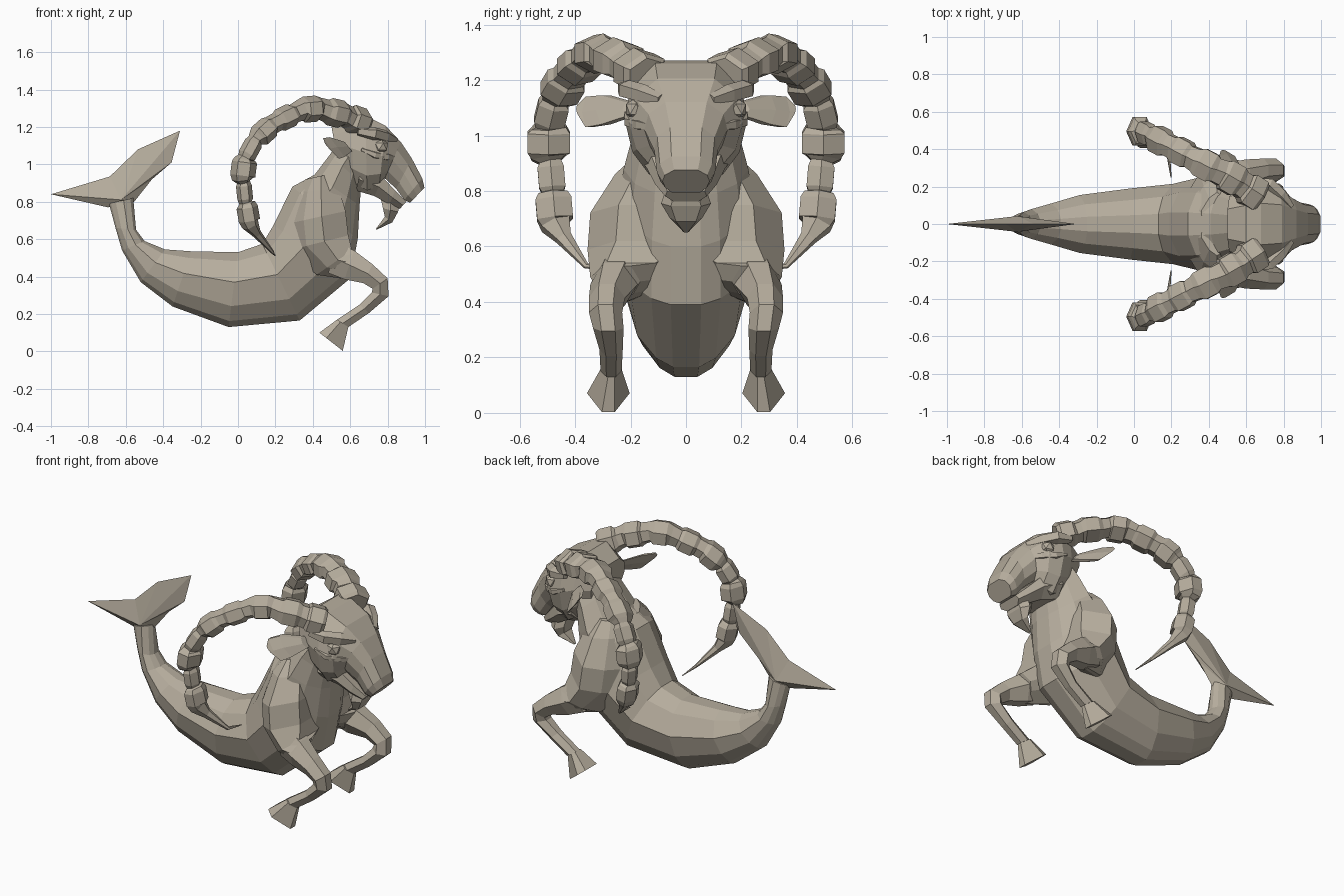
import bpy, bmesh, math
from mathutils import Vector

stone = bpy.data.materials.new("warm_stone")
stone.diffuse_color = (0.47, 0.42, 0.34, 1)


def finish(name, bm, mirror=False):
    bmesh.ops.recalc_face_normals(bm, faces=bm.faces)
    me = bpy.data.meshes.new(name)
    bm.to_mesh(me)
    bm.free()
    me.materials.append(stone)
    ob = bpy.data.objects.new(name, me)
    bpy.context.collection.objects.link(ob)
    if mirror:
        m = ob.modifiers.new("mirror", 'MIRROR')
        m.use_axis = (False, True, False)
        m.use_mirror_merge = False
    return ob


def skin(name, rings, mirror):
    """Bridge closed rings of points and cap both ends."""
    bm = bmesh.new()
    vs = [[bm.verts.new(p) for p in r] for r in rings]
    n = len(vs[0])
    for a, b in zip(vs, vs[1:]):
        for i in range(n):
            j = (i + 1) % n
            bm.faces.new((a[i], a[j], b[j], b[i]))
    bm.faces.new(vs[0])
    bm.faces.new(vs[-1])
    return finish(name, bm, mirror)


def loft(name, section, stations, mirror=False):
    """Stations: top x,z, bottom x,z, centre y, half width."""
    prof = section + [(t, -w) for t, w in reversed(section)]
    rings = [[(ax + (bx - ax) * t, yc + hw * w, az + (bz - az) * t) for t, w in prof]
             for ax, az, bx, bz, yc, hw in stations]
    return skin(name, rings, mirror)


def tube(name, nodes, sides=6, su=1.0, sv=1.0, mirror=True):
    """Nodes: x, y, z, radius."""
    pts = [Vector(n[:3]) for n in nodes]
    rings = []
    for i, p in enumerate(pts):
        t = (pts[min(i + 1, len(pts) - 1)] - pts[max(i - 1, 0)]).normalized()
        ref = Vector((0, 1, 0)) if abs(t.y) < 0.85 else Vector((1, 0, 0))
        u = (ref - t * ref.dot(t)).normalized()
        v = t.cross(u)
        r = nodes[i][3]
        rings.append([p + u * (r * su * math.cos(a)) + v * (r * sv * math.sin(a))
                      for a in [math.tau * (k + 0.5) / sides for k in range(sides)]])
    return skin(name, rings, mirror)


# body: fish tail, belly, chest and neck
loft("body", [(0, .25), (.12, .68), (.4, 1), (.72, .82), (.92, .5), (1, .22)], [
    (-.56, .82, -.69, .79, 0, .045),
    (-.545, .65, -.655, .66, 0, .065),
    (-.50, .59, -.62, .54, 0, .08),
    (-.39, .545, -.52, .37, 0, .11),
    (-.25, .535, -.35, .24, 0, .155),
    (0, .53, -.05, .13, 0, .19),
    (.13, .575, .33, .165, 0, .215),
    (.19, .675, .60, .39, 0, .25),
    (.29, .88, .64, .60, 0, .245),
    (.41, .945, .65, .78, 0, .225),
    (.49, 1.05, .66, .90, 0, .195),
    (.58, 1.18, .70, .98, 0, .16)])

# tail fin: thin fluke with a slightly raised root
outline = [(-.695, .77), (-.555, .80), (-.46, .92), (-.355, 1.01), (-.31, 1.18),
           (-.535, 1.08), (-.685, .935), (-1, .84)]
bm = bmesh.new()
rim = [bm.verts.new((x, 0, z)) for x, z in outline]
for s in (-1, 1):
    c = bm.verts.new((-.625, .042 * s, .81))
    for i in range(len(rim)):
        bm.faces.new((rim[i], rim[(i + 1) % len(rim)], c))
finish("tail_fin", bm)

# shoulders blend into the back, then front legs and hooves
loft("shoulder", [(0, .1), (.3, .72), (.6, 1), (1, .6)], [
    (.36, .92, .50, .95, .06, .11),
    (.30, .85, .54, .87, .07, .185),
    (.255, .68, .575, .75, .09, .255),
    (.27, .54, .59, .62, .10, .255),
    (.42, .41, .61, .54, .20, .145),
    (.55, .39, .63, .53, .25, .085)], True)
loft("front_leg", [(0, .45), (.5, 1), (1, .45)], [
    (.56, .57, .48, .42, .25, .08),
    (.62, .54, .57, .385, .26, .085),
    (.72, .465, .67, .365, .285, .065),
    (.80, .39, .72, .335, .29, .06),
    (.805, .295, .715, .315, .28, .055),
    (.70, .205, .65, .25, .27, .042),
    (.59, .13, .53, .17, .27, .038)], True)
loft("hoof", [(0, .3), (.7, 1), (1, .7)], [
    (.59, .13, .53, .17, .27, .038),
    (.56, .003, .435, .10, .28, .077)], True)

# head, lower jaw and beard
loft("head", [(0, .5), (.22, .9), (.5, 1), (.8, .87), (1, .6)], [
    (.50, 1.20, .54, .98, 0, .16),
    (.60, 1.27, .62, .90, 0, .20),
    (.68, 1.26, .69, .86, 0, .222),
    (.79, 1.205, .755, .885, 0, .205),
    (.87, 1.12, .785, .925, 0, .15),
    (.93, 1.03, .845, .87, 0, .115),
    (.985, .925, .89, .81, 0, .105),
    (.997, .875, .92, .795, 0, .085)])
loft("lower_jaw", [(0, .9), (.5, 1), (1, .6)], [
    (.66, .98, .63, .86, 0, .17),
    (.775, .93, .73, .83, 0, .14),
    (.84, .86, .81, .785, 0, .11),
    (.90, .80, .865, .762, 0, .075)])
loft("beard", [(0, .6), (.5, 1), (1, .6)], [
    (.87, .80, .76, .83, 0, .07),
    (.855, .745, .775, .765, 0, .09),
    (.825, .69, .785, .72, 0, .06),
    (.74, .65, .738, .656, 0, .01)])

# brows, eyes and lower lids
tube("brow", [(.84, .09, 1.13, .02), (.785, .155, 1.15, .035),
              (.725, .215, 1.165, .036), (.64, .23, 1.175, .02)], 5)
tube("lower_lid", [(.85, .11, 1.03, .012), (.795, .165, 1.04, .024),
                   (.73, .205, 1.05, .022), (.66, .215, 1.08, .01)], 5)
bm = bmesh.new()
bmesh.ops.create_icosphere(bm, subdivisions=1, radius=.042)
bmesh.ops.translate(bm, vec=(.765, .18, 1.095), verts=bm.verts)
finish("eye", bm, True)

# ears: flattened leaf shapes
loft("ear", [(0, .5), (.5, 1), (1, .5)], [
    (.57, 1.12, .61, 1.07, .20, .03),
    (.49, 1.145, .57, 1.04, .29, .035),
    (.455, 1.14, .54, 1.03, .35, .025),
    (.465, 1.11, .49, 1.08, .39, .006)], True)

# horns: bulging bands joined by narrower necks
bands = [(.635, .17, 1.235, .085), (.52, .245, 1.275, .083), (.385, .315, 1.295, .078),
         (.255, .385, 1.25, .07), (.14, .445, 1.175, .07), (.065, .485, 1.08, .055),
         (.03, .495, .975, .075), (.035, .485, .85, .047), (.055, .475, .735, .064)]
nodes = []
for i, b in enumerate(bands):
    p = Vector(b[:3])
    t = (Vector(bands[min(i + 1, 8)][:3]) - Vector(bands[max(i - 1, 0)][:3])).normalized()
    for d, k in ((-.055, .82), (-.036, 1), (.036, 1), (.055, .82)):
        nodes.append((*(p + t * d), b[3] * k))
nodes += [(.10, .44, .63, .028), (.185, .36, .53, .01), (.198, .25, .512, .003)]
tube("horn", nodes, 6, 1.17, .9)
